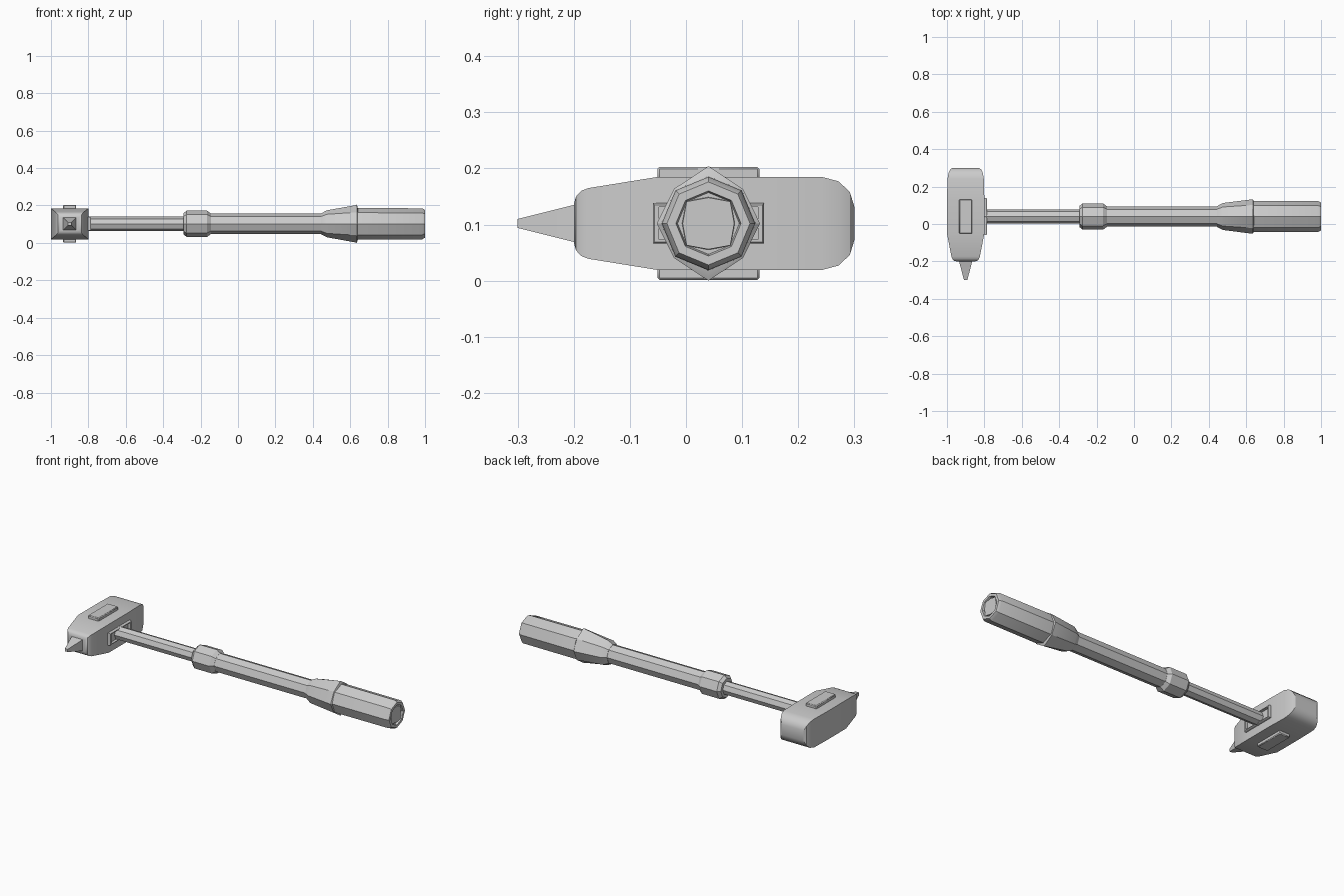
import bpy, bmesh
from math import cos, sin, pi, radians

if "Cube" in bpy.data.objects:
    bpy.data.objects.remove(bpy.data.objects["Cube"])

CY, CZ = 0.04, 0.102   # handle axis
HX = -0.9              # head centre in x


def finish(name, bm, bevel=0):
    bmesh.ops.recalc_face_normals(bm, faces=bm.faces)
    me = bpy.data.meshes.new(name)
    bm.to_mesh(me)
    bm.free()
    ob = bpy.data.objects.new(name, me)
    bpy.context.collection.objects.link(ob)
    bpy.ops.object.select_all(action='DESELECT')
    bpy.context.view_layer.objects.active = ob
    ob.select_set(True)
    bpy.ops.object.shade_smooth_by_angle(angle=radians(30))
    if bevel:
        m = ob.modifiers.new("bevel", 'BEVEL')
        m.width = bevel
        m.segments = 1
    return ob


def loft(name, rings, closed=False):
    """Skin a list of equal-length point rings; cap the ends or close the loop."""
    bm = bmesh.new()
    vs = [[bm.verts.new(p) for p in r] for r in rings]
    n = len(vs[0])
    pairs = list(zip(vs, vs[1:])) + ([(vs[-1], vs[0])] if closed else [])
    for a, b in pairs:
        for i in range(n):
            j = (i + 1) % n
            bm.faces.new((a[i], a[j], b[j], b[i]))
    if not closed:
        bm.faces.new(vs[0])
        bm.faces.new(vs[-1])
    return finish(name, bm)


def octagon(x, ry, rz=None, diag=None):
    """Eight-sided ring around the handle axis, corners on the axes."""
    rz = rz or ry
    pts = []
    for i in range(8):
        a = i * pi / 4
        k = diag if diag and i % 2 else None
        pts.append((x, CY + (k or ry) * cos(a), CZ + (k or rz) * sin(a)))
    return pts


def rect_y(y, hx, hz):
    return [(HX + sx * hx, y, CZ + sz * hz)
            for sx, sz in ((-1, -1), (1, -1), (1, 1), (-1, 1))]


def rect_x(x, hy, hz):
    return [(x, CY + sy * hy, CZ + sz * hz)
            for sy, sz in ((-1, -1), (1, -1), (1, 1), (-1, 1))]


def box(name, c, size, bevel):
    bm = bmesh.new()
    bmesh.ops.create_cube(bm, size=1)
    for v in bm.verts:
        v.co = [c[i] + v.co[i] * size[i] for i in range(3)]
    return finish(name, bm, bevel)


# Hammer head: rectangular sections along y, rounded at both ends
loft("head", [rect_y(*s) for s in (
    (-0.2, 0.05, 0.034), (-0.196, 0.063, 0.048), (-0.187, 0.071, 0.058),
    (-0.174, 0.076, 0.063), (-0.05, 0.1, 0.083), (0.13, 0.1, 0.083),
    (0.242, 0.097, 0.083), (0.272, 0.092, 0.075), (0.292, 0.083, 0.056),
    (0.3, 0.07, 0.03))])

# Spike on the narrow end
loft("spike", [rect_y(-0.19, 0.037, 0.036), rect_y(-0.2, 0.035, 0.033),
               rect_y(-0.3, 0.009, 0.008)])

# Plates on the top and bottom of the head
for name, s in (("top_plate", 1), ("bottom_plate", -1)):
    box(name, (HX, CY, CZ + s * 0.086), (0.07, 0.182, 0.03), 0.004)

# Raised frame around the handle socket
loft("socket_frame", [
    rect_x(-0.82, 0.099, 0.036), rect_x(-0.79, 0.099, 0.036),
    rect_x(-0.785, 0.096, 0.033), rect_x(-0.785, 0.088, 0.029),
    rect_x(-0.82, 0.088, 0.029)], closed=True)

# Thin shaft between head and collar
loft("thin_shaft", [octagon(-0.85, 0.038), octagon(-0.25, 0.038)])

# Chamfered collar
loft("collar", [octagon(x, r) for x, r in (
    (-0.292, 0.056), (-0.275, 0.07), (-0.165, 0.07), (-0.145, 0.055))])

# Main shaft
loft("main_shaft", [octagon(-0.16, 0.054), octagon(0.48, 0.054)])

# Flared sleeve, with points at top and bottom
loft("flare", [
    octagon(0.445, 0.056), octagon(0.475, 0.072),
    octagon(0.625, 0.091, 0.099, 0.086), octagon(0.635, 0.092, 0.102, 0.087),
    octagon(0.642, 0.08)])

# Grip with a recessed end and a squarish button
loft("grip", [octagon(x, r) for x, r in (
    (0.62, 0.084), (0.985, 0.083), (1.0, 0.074), (1.0, 0.058), (0.988, 0.055))])
loft("end_button", [octagon(0.98, 0.048, diag=0.057),
                    octagon(0.995, 0.046, diag=0.055)])
